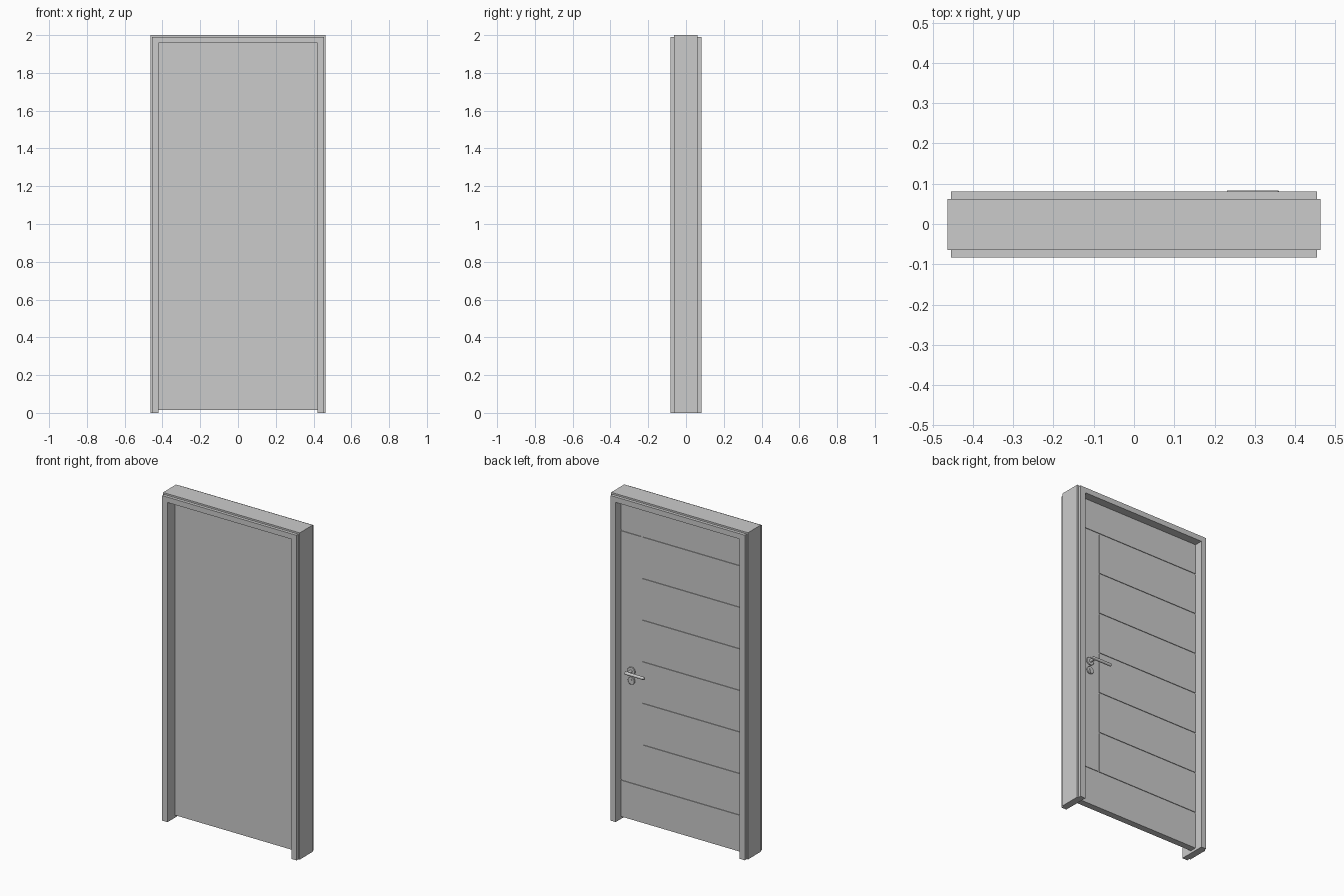
import bpy
import math

if "Cube" in bpy.data.objects:
    bpy.data.objects.remove(bpy.data.objects["Cube"])

Z_HEAD = 1.957          # underside of the frame head
INNER, OUTER, TRIM = 0.42, 0.463, 0.455
FRAME_Y = (-0.064, 0.062)
DOOR_Y = (-0.01, 0.03)
SKIN_Y = 0.026          # bottom of the grooves
DOOR_Z0 = 0.015
GAP = 0.004             # half groove width


def box(name, x, y, z):
    """Box from (min, max) ranges."""
    bpy.ops.mesh.primitive_cube_add(
        size=1, location=[(r[0] + r[1]) / 2 for r in (x, y, z)])
    ob = bpy.context.object
    ob.name = name
    ob.scale = [r[1] - r[0] for r in (x, y, z)]
    bpy.ops.object.transform_apply(location=False, rotation=False, scale=True)
    return ob


def rod(name, centre, radius, length, axis='Y', bevel=0.0):
    """Smooth cylinder along X or Y."""
    rot = (math.pi / 2, 0, 0) if axis == 'Y' else (0, math.pi / 2, 0)
    bpy.ops.mesh.primitive_cylinder_add(
        vertices=32, radius=radius, depth=length, location=centre, rotation=rot)
    ob = bpy.context.object
    ob.name = name
    bpy.ops.object.shade_smooth_by_angle(angle=math.radians(35))
    if bevel:
        mod = ob.modifiers.new("bevel", 'BEVEL')
        mod.width, mod.segments = bevel, 2
    return ob


# Frame: two jambs and a head
for side, s in (("left", -1), ("right", 1)):
    box(f"{side}_jamb", sorted((s * INNER, s * OUTER)), FRAME_Y, (0, Z_HEAD))
box("frame_head", (-OUTER, OUTER), FRAME_Y, (Z_HEAD, 2.0))

# Casing trim on both faces
for face, y in (("front", (-0.083, FRAME_Y[0])), ("back", (FRAME_Y[1], 0.081))):
    for side, s in (("left", -1), ("right", 1)):
        box(f"{face}_{side}_casing", sorted((s * INNER, s * TRIM)), y, (0, Z_HEAD))
    box(f"{face}_head_casing", (-TRIM, TRIM), y, (Z_HEAD, 1.99))

# Door leaf core, plain on the front
box("door_leaf", (-INNER, INNER), (DOOR_Y[0], SKIN_Y), (DOOR_Z0, Z_HEAD))

# Back panelling: rails, lock stile and planks separated by grooves
STILE_X, Z_LOW, STEP, COUNT = 0.278, 0.241, 0.2545, 6
z_high = Z_LOW + STEP * COUNT
skin = (SKIN_Y, DOOR_Y[1])
box("bottom_rail", (-INNER, INNER), skin, (DOOR_Z0, Z_LOW - GAP))
box("top_rail", (-INNER, INNER), skin, (z_high + GAP, Z_HEAD))
box("lock_stile", (STILE_X + GAP, INNER), skin, (Z_LOW + GAP, z_high - GAP))
for i in range(COUNT):
    z = Z_LOW + i * STEP
    box(f"plank_{i + 1}", (-INNER, STILE_X - GAP), skin, (z + GAP, z + STEP - GAP))

# Lever handle and key escutcheon
HX, HZ, yb = 0.346, 0.926, DOOR_Y[1]
rod("handle_rosette", (HX, yb + 0.004, HZ), 0.025, 0.008, bevel=0.002)
rod("handle_neck", (HX, yb + 0.024, HZ), 0.009, 0.04)
rod("handle_lever", (0.295, 0.0745, HZ), 0.009, 0.13, axis='X', bevel=0.003)
rod("key_escutcheon", (HX, yb + 0.004, HZ - 0.058), 0.023, 0.008, bevel=0.002)
rod("key_cylinder", (HX, yb + 0.006, HZ - 0.055), 0.008, 0.010)
box("key_tail", (HX - 0.004, HX + 0.004), (yb, yb + 0.010), (HZ - 0.077, HZ - 0.058))
